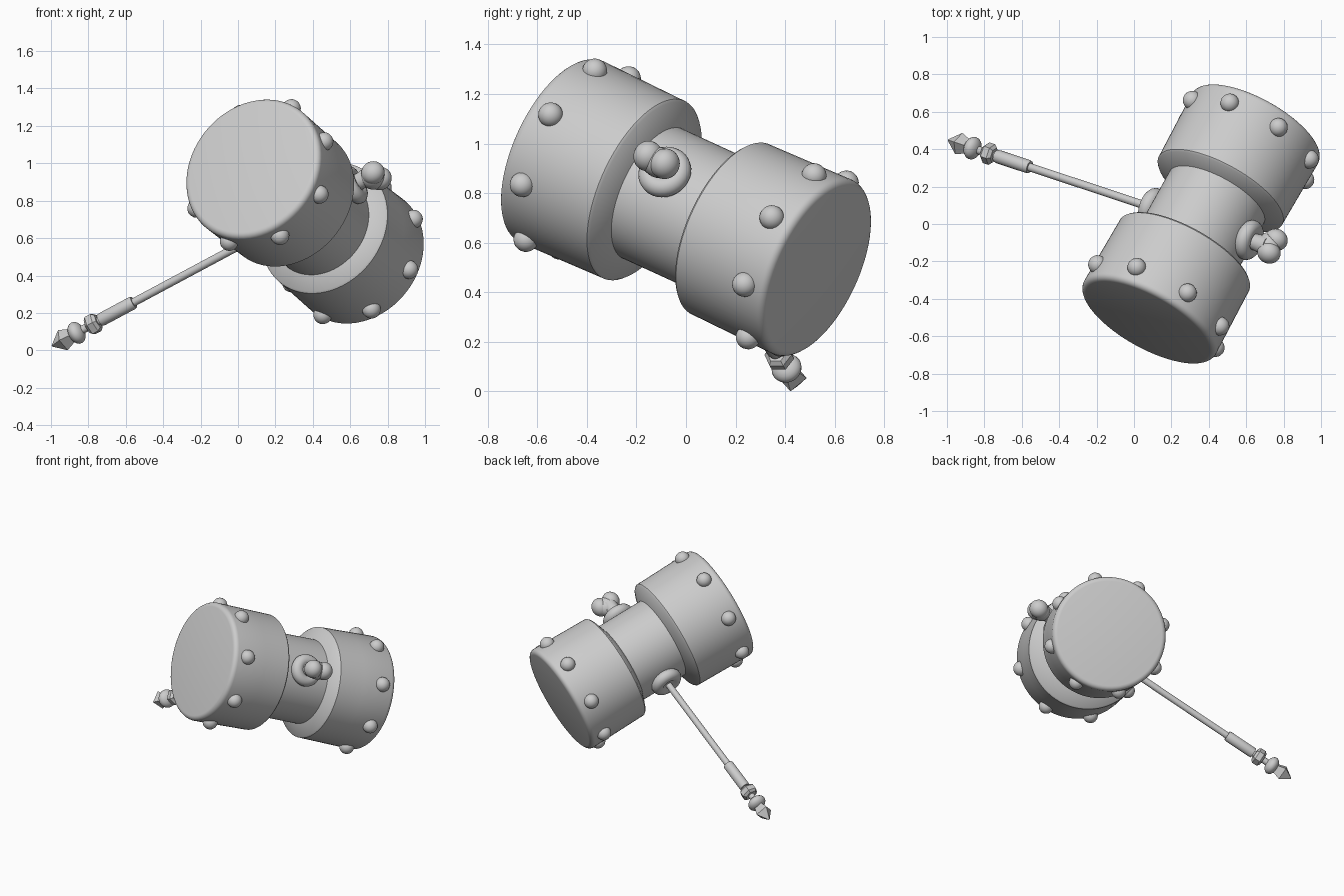
import bpy, bmesh, math
from mathutils import Matrix, Vector

if "Cube" in bpy.data.objects:
    bpy.data.objects.remove(bpy.data.objects["Cube"])

# Hammer frame: head axis A, handle axis H (towards the end knob), third axis E
CENTRE = Vector((0.358, 0.0, 0.747))
A = Vector((0.452, 0.814, -0.373)).normalized()
STICK = Vector((1.355, -0.450, 0.725)).normalized()
H = (STICK - A * STICK.dot(A)).normalized()
E = A.cross(H)
FRAME = Matrix((H, E, A)).transposed().to_4x4()
FRAME.translation = CENTRE + Vector((0.008, 0.005, -0.013))
HANDLE = Matrix.Translation(CENTRE) @ STICK.to_track_quat('Z', 'Y').to_matrix().to_4x4()


def finish(name, bm, matrix, smooth=True):
    bmesh.ops.remove_doubles(bm, verts=bm.verts, dist=1e-5)
    bmesh.ops.recalc_face_normals(bm, faces=bm.faces)
    mesh = bpy.data.meshes.new(name)
    bm.to_mesh(mesh)
    bm.free()
    ob = bpy.data.objects.new(name, mesh)
    bpy.context.collection.objects.link(ob)
    ob.matrix_world = matrix
    if smooth:
        bpy.ops.object.select_all(action='DESELECT')
        ob.select_set(True)
        bpy.context.view_layer.objects.active = ob
        bpy.ops.object.shade_smooth_by_angle(angle=math.radians(35))
    return ob


def lathe(name, profile, matrix, sides=64, smooth=True, turn=0.0):
    """Revolve (radius, height) points round local z."""
    bm = bmesh.new()
    rings = []
    for r, z in profile:
        rings.append([bm.verts.new((r * math.cos(turn + 2 * math.pi * i / sides),
                                    r * math.sin(turn + 2 * math.pi * i / sides), z))
                      for i in range(sides)])
    for lo, hi in zip(rings, rings[1:]):
        for i in range(sides):
            j = (i + 1) % sides
            bm.faces.new((lo[i], lo[j], hi[j], hi[i]))
    bm.faces.new(rings[0][::-1])
    bm.faces.new(rings[-1])
    return finish(name, bm, matrix, smooth)


def ball(bm, pos, scale):
    bmesh.ops.create_uvsphere(bm, u_segments=24, v_segments=14, radius=1,
                              matrix=Matrix.Translation(pos) @ Matrix.Diagonal((*scale, 1)))


def rounded(r, half, z, steps=10):
    """Elliptical bead profile centred at height z."""
    return [(max(r * math.sin(math.pi * i / steps), 0.002),
             z - half * math.cos(math.pi * i / steps)) for i in range(steps + 1)]


def drum(radius):
    """Half of the head profile: neck, inner face, drum wall, rounded rim."""
    rim = [(radius - 0.032 + 0.032 * math.cos(a), 0.619 + 0.032 * math.sin(a))
           for a in (math.radians(18 * i) for i in range(6))]
    return [(0.288, 0.170), (radius - 0.018, 0.205), (radius - 0.009, 0.215),
            (radius - 0.005, 0.40)] + rim


# Head: neck with a drum at each end, the front drum slightly larger
FRONT_R, BACK_R = 0.403, 0.386
lathe("hammer_head", [(r, -z) for r, z in reversed(drum(FRONT_R))] + drum(BACK_R), FRAME, 72)

# Eight studs round each drum
bm = bmesh.new()
for side, radius in ((-1, FRONT_R - 0.004), (1, BACK_R - 0.004)):
    for k in range(8):
        t = k * math.pi / 4
        ball(bm, Vector((radius * math.cos(t), radius * math.sin(t), side * 0.547)), (0.05,) * 3)
finish("drum_studs", bm, FRAME)

# Collars where the handle passes through the neck
for name, s in (("knob_collar", 1), ("handle_collar", -1)):
    ring = [(0.068 + 0.042 * math.cos(a), s * (0.305 + 0.042 * math.sin(a)))
            for a in (math.radians(d) for d in range(-90, 136, 25))]
    lathe(name, ring, HANDLE, 32)

# Heart-like end knob: two lobes and a fuller middle on a stem
bm = bmesh.new()
for s in (-1, 1):
    ball(bm, Vector((0.442, 0, s * 0.042 - 0.006)), (0.064, 0.062, 0.058))
ball(bm, Vector((0.420, 0, -0.006)), (0.068, 0.061, 0.075))
finish("end_knob", bm, FRAME)
lathe("knob_stem", [(0.045, 0.27), (0.045, 0.35), (0.056, 0.42)], HANDLE, 24)

# Handle shaft and grip sleeve
lathe("handle_shaft", [(0.022, -1.48), (0.022, -0.28)], HANDLE, 24)
lathe("grip_sleeve", [(0.033, -1.295), (0.036, -1.28), (0.036, -1.092), (0.033, -1.082)], HANDLE, 24)

# Hexagonal nut, round bead and faceted tip
lathe("hex_nut", [(0.042, -1.372), (0.058, -1.357), (0.058, -1.322), (0.042, -1.305)],
      HANDLE, 6, smooth=False)
lathe("round_bead", rounded(0.062, 0.042, -1.443), HANDLE, 32)
lathe("pointed_tip", [(0.004, -1.598), (0.060, -1.530), (0.035, -1.465)],
      HANDLE, 4, smooth=False)
